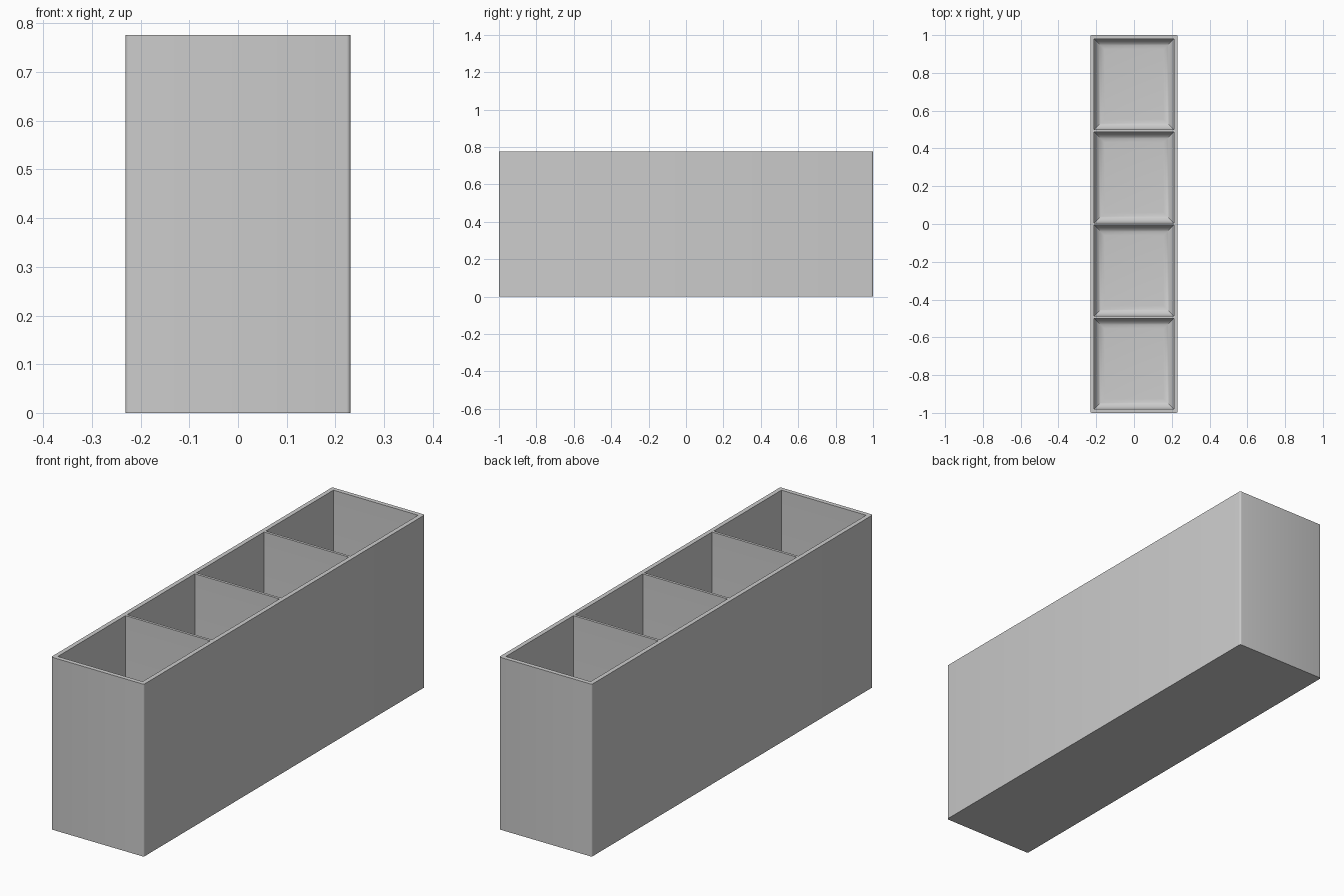
import bpy, bmesh, math
from mathutils import Matrix

if "Cube" in bpy.data.objects:
    bpy.data.objects.remove(bpy.data.objects["Cube"])

WIDTH, LENGTH, HEIGHT = 0.462, 2.0, 0.776
WALL, DIVIDER, FLOOR, FILLET = 0.02, 0.012, 0.02, 0.055
COUNT, STEPS = 4, 8

grey = bpy.data.materials.new("plain grey")
grey.use_nodes = True
colour = (0.6, 0.6, 0.6, 1)
grey.diffuse_color = colour
grey.node_tree.nodes["Principled BSDF"].inputs["Base Color"].default_value = colour


def make_object(name, bm):
    bmesh.ops.recalc_face_normals(bm, faces=bm.faces)
    mesh = bpy.data.meshes.new(name)
    bm.to_mesh(mesh)
    bm.free()
    mesh.materials.append(grey)
    obj = bpy.data.objects.new(name, mesh)
    bpy.context.collection.objects.link(obj)
    return obj


def add_pocket(bm, y, half_x, half_y):
    """Rectangular pocket with a mitred round fillet around its floor."""
    levels = [(0, HEIGHT + 0.1)]
    for i in range(STEPS + 1):
        a = math.pi / 2 * i / STEPS
        levels.append((FILLET * (1 - math.cos(a)), FLOOR + FILLET * (1 - math.sin(a))))
    rings = []
    for inset, z in levels:
        hx, hy = half_x - inset, half_y - inset
        rings.append([bm.verts.new((sx * hx, y + sy * hy, z))
                      for sx, sy in ((-1, -1), (1, -1), (1, 1), (-1, 1))])
    for upper, lower in zip(rings, rings[1:]):
        for i in range(4):
            j = (i + 1) % 4
            bm.faces.new((upper[i], upper[j], lower[j], lower[i]))
    bm.faces.new(rings[0])
    bm.faces.new(rings[-1])


# Outer block with slightly rounded upright corners
bm = bmesh.new()
size = Matrix.Diagonal((WIDTH, LENGTH, HEIGHT, 1))
bmesh.ops.create_cube(bm, size=1, matrix=Matrix.Translation((0, 0, HEIGHT / 2)) @ size)
uprights = [e for e in bm.edges if abs(e.verts[0].co.z - e.verts[1].co.z) > 0.1]
bmesh.ops.bevel(bm, geom=uprights, offset=0.008, segments=4, profile=0.5, affect='EDGES')
organiser = make_object("divided_box", bm)

# Row of compartments, cut out of the block
bm = bmesh.new()
cell = (LENGTH - 2 * WALL - (COUNT - 1) * DIVIDER) / COUNT
for k in range(COUNT):
    y = (k - (COUNT - 1) / 2) * (cell + DIVIDER)
    add_pocket(bm, y, WIDTH / 2 - WALL, cell / 2)
cutter = make_object("compartment_cutter", bm)
cutter.hide_render = True

cut = organiser.modifiers.new("compartments", 'BOOLEAN')
cut.operation = 'DIFFERENCE'
cut.solver = 'EXACT'
cut.object = cutter

bpy.ops.object.select_all(action='DESELECT')
organiser.select_set(True)
bpy.context.view_layer.objects.active = organiser
bpy.ops.object.modifier_apply(modifier=cut.name)
bpy.data.objects.remove(cutter)
bpy.ops.object.shade_smooth_by_angle(angle=math.radians(30))
